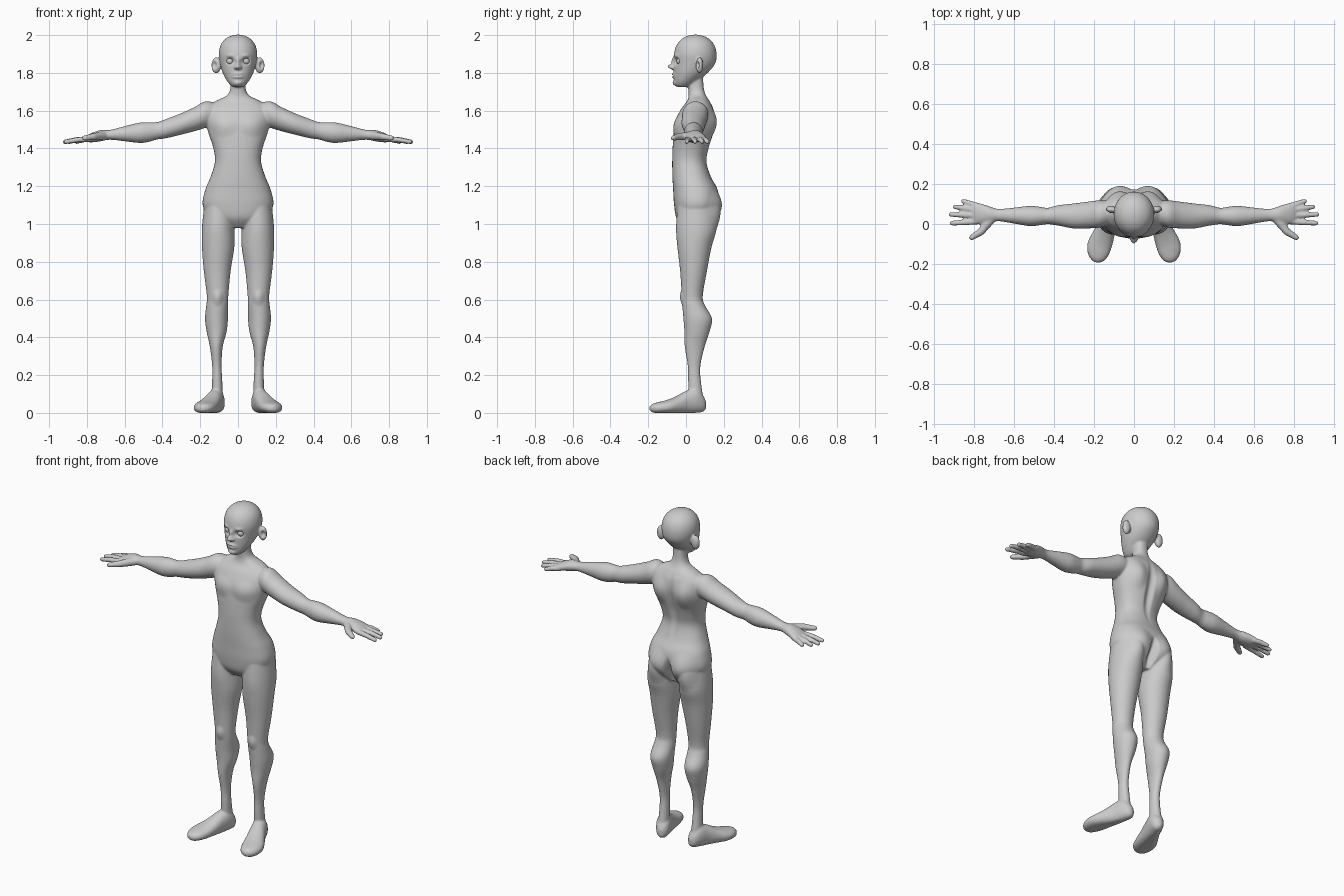
import bpy, bmesh, math
from mathutils import Vector, Matrix

bm = bmesh.new()
X, Y, Z = Vector((1, 0, 0)), Vector((0, 1, 0)), Vector((0, 0, 1))


def spow(v, e):
    return math.copysign(abs(v) ** e, v)


def tube(secs, a, b, side=1, power=2.0, n=32, steps=4, floor=None):
    """Smooth closed loft; each section is (x, y, z, radius along a, radius along b)."""
    pts = []
    for i in range(len(secs) - 1):
        p = [secs[max(0, min(len(secs) - 1, i + k))] for k in (-1, 0, 1, 2)]
        for s in range(steps):
            t = s / steps
            pts.append([0.5 * (2 * q1 + (q2 - q0) * t + (2 * q0 - 5 * q1 + 4 * q2 - q3) * t * t
                               + (3 * q1 - q0 - 3 * q2 + q3) * t ** 3)
                        for q0, q1, q2, q3 in zip(*p)])
    pts.append(secs[-1])
    rings = []
    for x, y, z, ra, rb in pts:
        ring = []
        for k in range(n):
            w = 2 * math.pi * k / n
            c = (Vector((x, y, z)) + a * ra * spow(math.cos(w), 2 / power)
                 + b * rb * spow(math.sin(w), 2 / power))
            if floor is not None:
                c.z = max(c.z, floor)
            c.x *= side
            ring.append(bm.verts.new(c))
        rings.append(ring)
    faces = [bm.faces.new((r[k], r[(k + 1) % n], q[(k + 1) % n], q[k]))
             for r, q in zip(rings, rings[1:]) for k in range(n)]
    faces += [bm.faces.new(rings[0]), bm.faces.new(rings[-1])]
    bmesh.ops.recalc_face_normals(bm, faces=faces)


def ball(center, scale):
    bmesh.ops.create_uvsphere(bm, u_segments=24, v_segments=16, radius=1,
                              matrix=Matrix.Translation(center) @ Matrix.Diagonal((*scale, 1)))


def finger(points, side):
    """Rounded finger along points of (x, y, z, radius)."""
    for p, q in zip(points, points[1:]):
        d = Vector(q[:3]) - Vector(p[:3])
        a = d.cross(Z).normalized()
        b = a.cross(d).normalized()
        tube([(*p[:3], p[3], p[3]), (*q[:3], q[3], q[3])], a, b, side, n=16)
        for e in (p, q):
            ball((e[0] * side, e[1], e[2]), (e[3],) * 3)


# torso and neck
tube([(0, .05, .98, .09, .06), (0, .05, 1.03, .15, .10), (0, .055, 1.10, .187, .118),
      (0, .05, 1.18, .174, .118), (0, .03, 1.25, .145, .102), (0, .018, 1.33, .122, .091),
      (0, .025, 1.40, .13, .096), (0, .04, 1.48, .156, .105), (0, .05, 1.55, .172, .105),
      (0, .06, 1.61, .165, .085), (0, .065, 1.65, .12, .06), (0, .06, 1.68, .06, .046),
      (0, .053, 1.72, .04, .041), (0, .05, 1.79, .04, .04)], X, Y, power=2.3, n=48)

# head
tube([(0, -.02, 1.724, .022, .022), (0, -.014, 1.735, .04, .044), (0, 0, 1.76, .06, .064),
      (0, .025, 1.80, .081, .09), (0, .045, 1.85, .095, .11), (0, .049, 1.90, .102, .113),
      (0, .05, 1.945, .093, .101), (0, .05, 1.977, .07, .076), (0, .05, 1.995, .04, .044),
      (0, .05, 2.002, .012, .012)], X, Y, n=48)

foot_side = Vector((.93, .36, 0))
for s in (1, -1):
    # ear
    ball((s * .115, .072, 1.84), (.026, .02, .043))
    # leg
    tube([(.10, .055, 1.09, .08, .10), (.105, .055, .98, .086, .108), (.105, .045, .88, .086, .091),
          (.11, .04, .75, .071, .071), (.108, .033, .62, .057, .056), (.11, .04, .57, .058, .06),
          (.114, .062, .50, .061, .076), (.113, .058, .43, .053, .067), (.115, .046, .35, .034, .053),
          (.112, .043, .25, .025, .034), (.11, .045, .17, .027, .034), (.11, .055, .06, .03, .04)],
         X, Y, s)
    # foot
    tube([(.095, .104, .04, .012, .02), (.10, .086, .05, .032, .045), (.113, .05, .065, .042, .065),
          (.13, 0, .056, .046, .06), (.15, -.05, .042, .054, .046), (.17, -.10, .032, .061, .036),
          (.182, -.14, .028, .057, .03), (.19, -.172, .025, .04, .024), (.195, -.19, .024, .015, .012)],
         foot_side, Z, s, power=2.2, floor=0)
    # arm and palm
    tube([(.10, .06, 1.585, .05, .05), (.17, .05, 1.58, .068, .07), (.23, .045, 1.555, .067, .064),
          (.30, .04, 1.53, .063, .057), (.38, .043, 1.505, .051, .051), (.43, .04, 1.493, .041, .046),
          (.47, .04, 1.487, .046, .052), (.52, .04, 1.483, .051, .054), (.60, .042, 1.478, .040, .040),
          (.68, .045, 1.472, .031, .026), (.73, .048, 1.467, .043, .03), (.78, .052, 1.456, .054, .024),
          (.81, .056, 1.45, .048, .014)], Y, Z, s)
    # fingers and thumb
    for base, tip in (((.785, .012), (.912, .004)), ((.80, .043), (.917, .048)),
                      ((.795, .070), (.896, .086)), ((.78, .09), (.855, .114))):
        mid = [(u + v) / 2 for u, v in zip(base, tip)]
        finger([(*base, 1.45, .015), (*mid, 1.446, .0145), (*tip, 1.435, .012)], s)
    finger([(.715, .025, 1.467, .024), (.765, -.038, 1.462, .019), (.812, -.068, 1.455, .014)], s)

mesh = bpy.data.meshes.new("parts")
bm.to_mesh(mesh)
bm.free()
parts = bpy.data.objects.new("body_parts", mesh)
bpy.context.collection.objects.link(parts)

# fuse the parts into one smooth skin
rem = parts.modifiers.new("fuse", 'REMESH')
rem.mode, rem.voxel_size = 'VOXEL', .0055
smo = parts.modifiers.new("soften", 'SMOOTH')
smo.factor, smo.iterations = .5, 7
dg = bpy.context.evaluated_depsgraph_get()
skin = bpy.data.meshes.new_from_object(parts.evaluated_get(dg))
bpy.data.objects.remove(parts)
skin.name = "body"
body = bpy.data.objects.new("body", skin)
bpy.context.collection.objects.link(body)

# sculpt strokes: centre, reach, push (mirrored when off centre)
strokes = [
    ((.042, -.055, 1.862), (.034, .04, .026), (0, .017, 0)),     # eye socket
    ((.045, -.055, 1.892), (.035, .04, .014), (0, -.004, 0)),    # brow
    ((0, -.066, 1.832), (.024, .04, .022), (0, -.026, 0)),       # nose tip
    ((0, -.064, 1.86), (.016, .04, .035), (0, -.010, 0)),        # nose bridge
    ((.014, -.07, 1.827), (.012, .03, .012), (.004, -.005, 0)),  # nostril
    ((0, -.06, 1.785), (.045, .05, .022), (0, -.012, 0)),        # lips
    ((0, -.068, 1.785), (.04, .05, .007), (0, .012, 0)),         # mouth line
    ((0, -.055, 1.745), (.035, .04, .022), (0, -.008, 0)),       # chin
    ((.128, .056, 1.842), (.02, .02, .028), (-.006, .012, 0)),   # ear hollow
    ((0, .14, 1.45), (.035, .08, .22), (0, -.014, 0)),           # spine
    ((.085, .14, 1.53), (.07, .08, .10), (0, .014, 0)),          # shoulder blade
    ((.075, -.05, 1.52), (.09, .06, .07), (0, -.008, 0)),        # chest
    ((.09, .165, 1.08), (.10, .10, .12), (0, .022, 0)),          # buttock
    ((0, .17, 1.04), (.035, .12, .12), (0, -.03, 0)),            # cleft
    ((.108, -.025, .61), (.04, .04, .05), (0, -.008, 0)),        # kneecap
]
full = []
for c, r, p in strokes:
    full.append((c, r, p))
    if c[0]:
        full.append(((-c[0], c[1], c[2]), r, (-p[0], p[1], p[2])))
for v in skin.vertices:
    x, y, z = v.co
    for c, r, p in full:
        d = ((x - c[0]) / r[0]) ** 2 + ((y - c[1]) / r[1]) ** 2 + ((z - c[2]) / r[2]) ** 2
        if d < 1:
            v.co += Vector(p) * (1 - d) ** 2 * 1.2
skin.polygons.foreach_set("use_smooth", [True] * len(skin.polygons))
skin.update()

# eyeballs
for s, label in ((1, "left"), (-1, "right")):
    bpy.ops.mesh.primitive_uv_sphere_add(segments=32, ring_count=16, radius=.019,
                                         location=(s * .042, -.031, 1.862),
                                         rotation=(math.pi / 2, 0, 0))
    bpy.context.object.name = label + "_eye"
    bpy.ops.object.shade_smooth()
